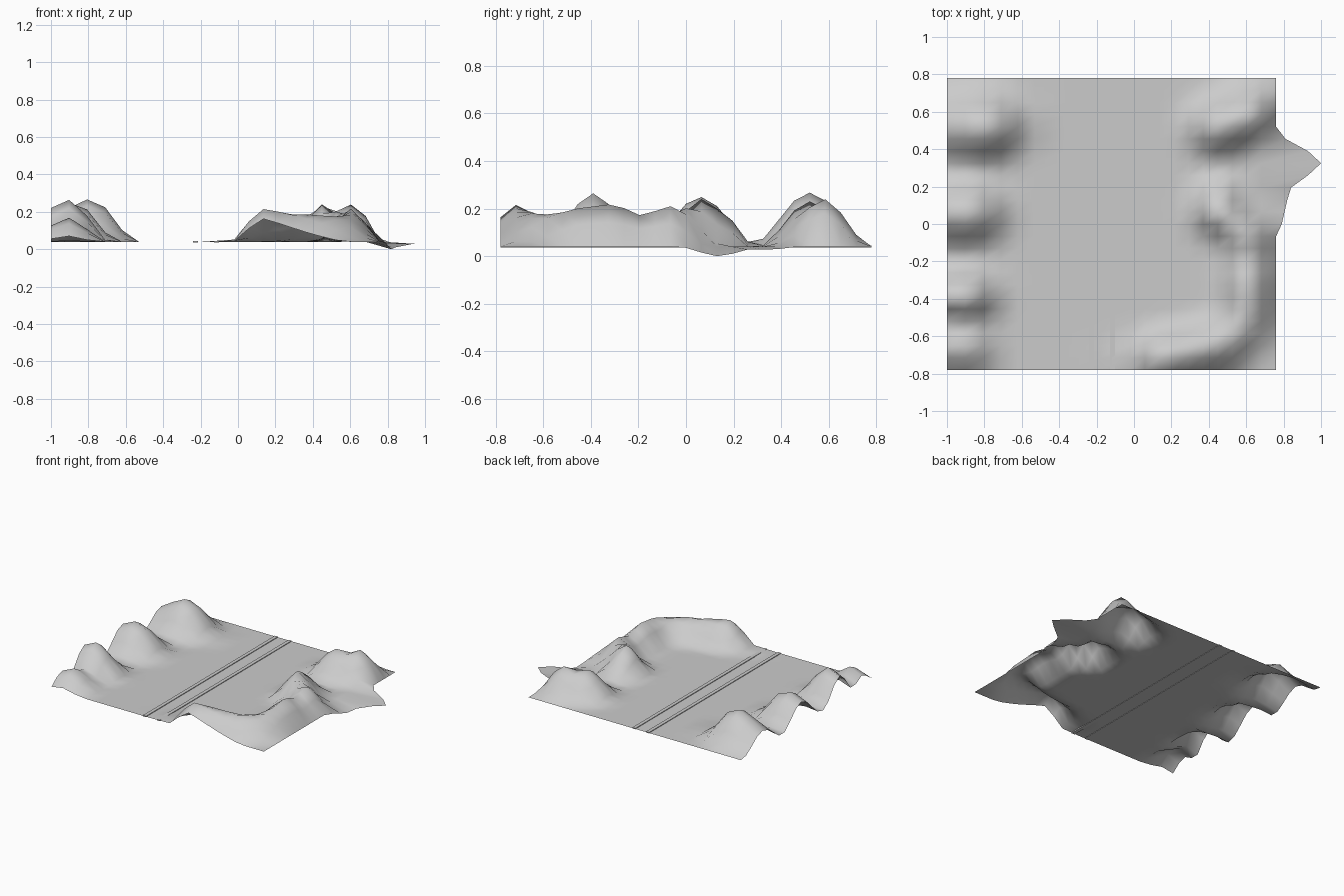
import bpy, bmesh, math
from mathutils import Vector

if "Cube" in bpy.data.objects:
    bpy.data.objects.remove(bpy.data.objects["Cube"])

BASE = 0.04
# Ridges: points of (x, y, height above ground, radius)
RIDGES = [
    [(-.90, .52, .18, .26), (-.79, .52, .235, .26)],               # left hills
    [(-.93, .06, .20, .25), (-.88, .06, .215, .25)],
    [(-.96, -.39, .20, .20), (-.90, -.39, .225, .22)],
    [(-.96, -.66, .10, .17), (-.90, -.655, .13, .19)],
    [(.45, .52, .19, .22), (.53, .55, .165, .22), (.604, .575, .20, .21)],  # back right hill
    [(.138, -.71, .175, .19), (.29, -.68, .155, .19), (.45, -.64, .14, .19),
     (.56, -.58, .135, .19), (.60, -.46, .16, .18), (.60, -.30, .18, .18),
     (.60, -.19, .13, .18), (.60, -.065, .17, .18), (.53, 0, .16, .18),
     (.45, .065, .20, .18), (.45, .13, .16, .17)],                # curved right ridge
]


def height(x, y):
    p, best = Vector((x, y)), 0
    for ridge in RIDGES:
        for a, b in zip(ridge, ridge[1:]):
            pa, pb = Vector(a[:2]), Vector(b[:2])
            t = max(0, min(1, (p - pa).dot(pb - pa) / (pb - pa).length_squared))
            h, r = a[2] + t * (b[2] - a[2]), a[3] + t * (b[3] - a[3])
            d = min(1, (p - pa.lerp(pb, t)).length / r)
            best = max(best, h * (1 + math.cos(math.pi * d)) / 2)
    return BASE + best


# Terrain sheet: finer columns under the hills, one wide flat strip between
xs = [-1, -.903, -.807, -.71, -.62, -.53, -.36, -.19] + [-.02 + .078 * i for i in range(11)]
ys = [-.78 + .065 * j for j in range(25)]
# Sagging spur on the right edge: row -> (outward shift, z)
SPUR = {12: (.03, .035), 13: (.045, .015), 14: (.06, .0), 15: (.08, .01),
        16: (.17, .028), 17: (.24, .027), 18: (.17, .03), 19: (.05, .038)}

bm = bmesh.new()
grid = []
for j, y in enumerate(ys):
    row = [[x, y, height(x, y)] for x in xs]
    row[-1][2] = BASE
    if j in SPUR:
        row[-1][0] += SPUR[j][0]
        row[-1][2] = SPUR[j][1]
    grid.append([bm.verts.new(c) for c in row])
for a, b in zip(grid, grid[1:]):
    for i in range(len(xs) - 1):
        f = bm.faces.new((a[i], a[i + 1], b[i + 1], b[i]))
        f.smooth = True
mesh = bpy.data.meshes.new("terrain")
bm.to_mesh(mesh)
bm.free()
bpy.context.collection.objects.link(bpy.data.objects.new("terrain", mesh))

# Two thin rails along the flat strip
for name, x in (("left_rail", -.228), ("right_rail", -.114)):
    bpy.ops.mesh.primitive_cube_add(size=1, location=(x, 0, .041))
    rail = bpy.context.object
    rail.name = name
    rail.scale = (.026, 1.56, .008)
